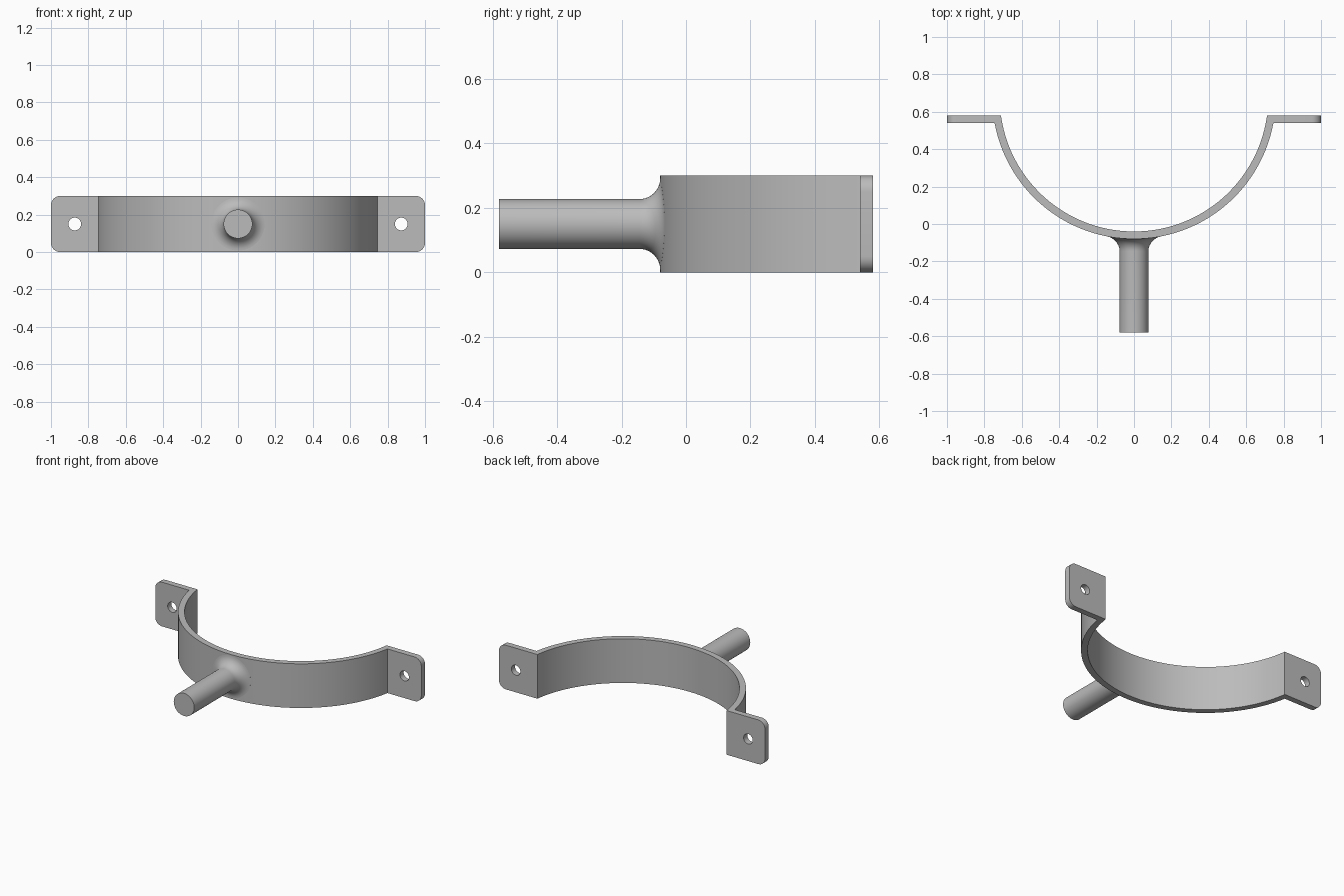
import bpy, bmesh
from math import sin, cos, pi, asin, sqrt
from mathutils import Matrix

cube = bpy.data.objects.get("Cube")
if cube:
    bpy.data.objects.remove(cube, do_unlink=True)

HEIGHT, MID = 0.30, 0.15
CENTRE_Y, R_OUT, R_IN = 0.678, 0.758, 0.718
TAB_FRONT, TAB_BACK = 0.54, 0.58
ROD_R, ROD_END, FILLET = 0.077, -0.58, 0.065

steel = bpy.data.materials.new("plain grey")
steel.use_nodes = True
grey = (0.50, 0.50, 0.50, 1)
steel.diffuse_color = grey
steel.node_tree.nodes["Principled BSDF"].inputs["Base Color"].default_value = grey


def finish(name, bm):
    bmesh.ops.recalc_face_normals(bm, faces=bm.faces)
    mesh = bpy.data.meshes.new(name)
    bm.to_mesh(mesh)
    bm.free()
    mesh.materials.append(steel)
    obj = bpy.data.objects.new(name, mesh)
    bpy.context.collection.objects.link(obj)
    return obj


def activate(obj):
    bpy.ops.object.select_all(action='DESELECT')
    obj.select_set(True)
    bpy.context.view_layer.objects.active = obj


def arc(radius, end_y, steps=80):
    """Points of the half ring from left to right, ending at height end_y."""
    limit = asin(sqrt(radius**2 - (CENTRE_Y - end_y)**2) / radius)
    angles = [limit * (2 * i / steps - 1) for i in range(steps + 1)]
    return [(radius * sin(a), CENTRE_Y - radius * cos(a)) for a in angles]


# Strap: half ring and both tabs in one strip
front = [(-1, TAB_FRONT)] + arc(R_OUT, TAB_FRONT) + [(1, TAB_FRONT)]
back = [(-1, TAB_BACK)] + arc(R_IN, TAB_BACK) + [(1, TAB_BACK)]
bm = bmesh.new()
f = [bm.verts.new((x, y, 0)) for x, y in front]
b = [bm.verts.new((x, y, 0)) for x, y in back]
for i in range(len(f) - 1):
    bm.faces.new((f[i], f[i + 1], b[i + 1], b[i]))
top = bmesh.ops.extrude_face_region(bm, geom=bm.faces[:])["geom"]
bmesh.ops.translate(bm, vec=(0, 0, HEIGHT),
                    verts=[v for v in top if isinstance(v, bmesh.types.BMVert)])

# Rounded tab corners
corners = [e for e in bm.edges
           if all(abs(v.co.x) > 0.999 for v in e.verts)
           and abs(e.verts[0].co.z - e.verts[1].co.z) < 0.001]
bmesh.ops.bevel(bm, geom=corners, offset=0.05, segments=8, profile=0.5,
                affect='EDGES')
strap = finish("strap", bm)

# Screw holes through the tabs
bm = bmesh.new()
for side in (-1, 1):
    place = (Matrix.Translation((side * 0.873, TAB_FRONT, MID))
             @ Matrix.Rotation(pi / 2, 4, 'X'))
    bmesh.ops.create_cone(bm, cap_ends=True, segments=32, radius1=0.034,
                          radius2=0.034, depth=0.3, matrix=place)
cutter = finish("hole_cutter", bm)
cutter.hide_render = True
holes = strap.modifiers.new("holes", 'BOOLEAN')
holes.operation = 'DIFFERENCE'
holes.solver = 'EXACT'
holes.object = cutter
activate(strap)
bpy.ops.object.modifier_apply(modifier="holes")
bpy.data.objects.remove(cutter, do_unlink=True)
bpy.ops.object.shade_smooth_by_angle(angle=pi / 6)

# Rod with a fillet that follows the curve of the strap
profile = [(ROD_R, ROD_END, 0)]
for i in range(11):
    a = pi / 2 * i / 10
    profile.append((ROD_R + FILLET * (1 - cos(a)),
                    -0.08 - FILLET * (1 - sin(a)), sin(a)))
profile.append((ROD_R + FILLET, -0.07, 1))
SIDES = 48
bm = bmesh.new()
rings = []
for radius, y, follow in profile:
    ring = []
    for k in range(SIDES):
        x = radius * cos(2 * pi * k / SIDES)
        sag = R_OUT - sqrt(R_OUT**2 - x**2)
        ring.append(bm.verts.new((x, y + sag * follow,
                                  MID + radius * sin(2 * pi * k / SIDES))))
    rings.append(ring)
for low, high in zip(rings, rings[1:]):
    for k in range(SIDES):
        n = (k + 1) % SIDES
        bm.faces.new((low[k], low[n], high[n], high[k]))
bm.faces.new(rings[0])
bm.faces.new(rings[-1])
rod = finish("rod", bm)
activate(rod)
bpy.ops.object.shade_smooth_by_angle(angle=pi / 6)
